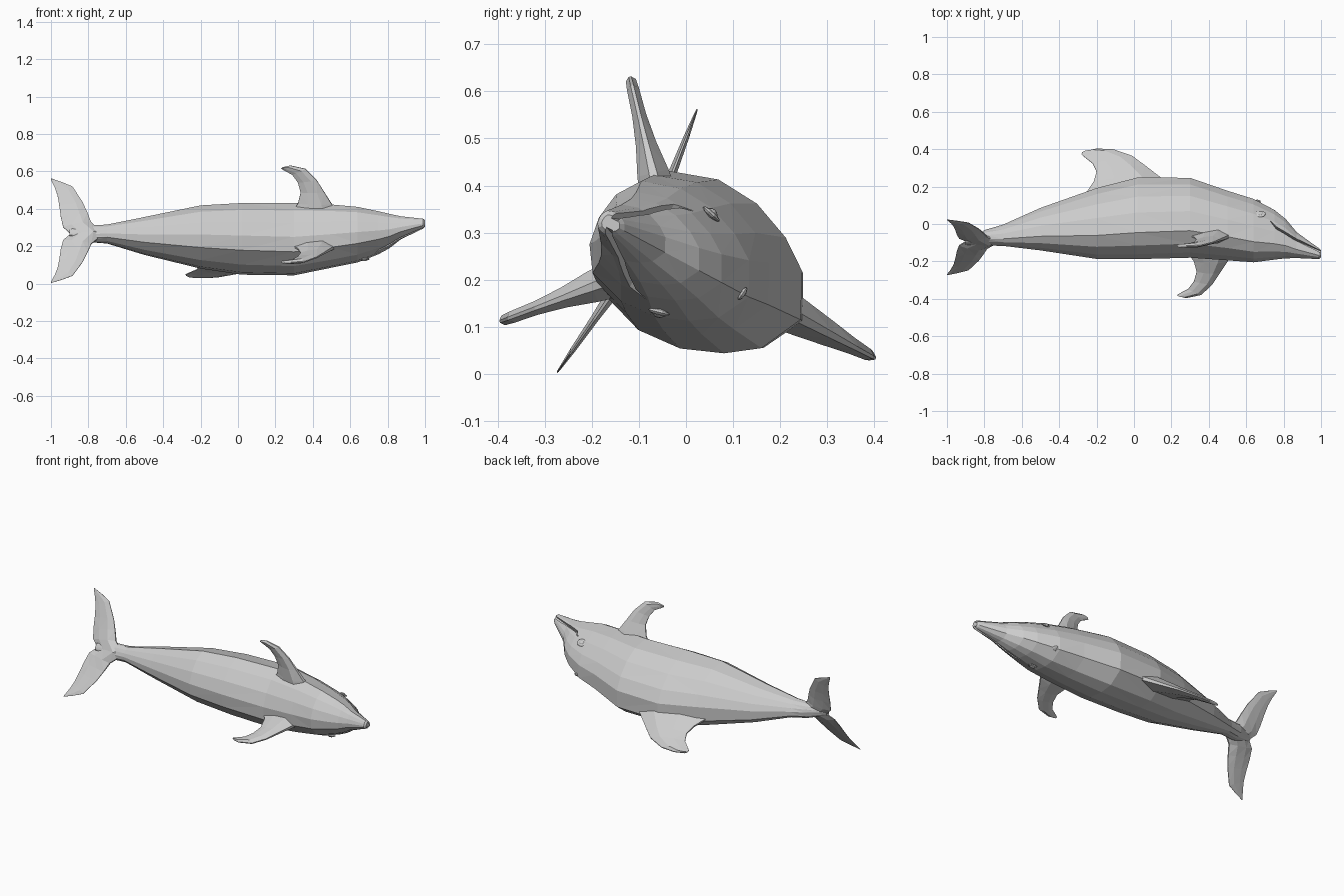
import bpy, bmesh, math
from mathutils import Vector, Matrix

if "Cube" in bpy.data.objects:
    bpy.data.objects.remove(bpy.data.objects["Cube"])

grey = bpy.data.materials.new("dolphin grey")
grey.use_nodes = True
GREY = (0.6, 0.6, 0.6, 1)
grey.diffuse_color = GREY
grey.node_tree.nodes["Principled BSDF"].inputs["Base Color"].default_value = GREY

# The animal is rolled about its long axis: local (length, side, up) to world
ROLL = math.radians(28)
SIDE = Vector((0, math.sin(ROLL), math.cos(ROLL)))
UP = Vector((0, math.cos(ROLL), -math.sin(ROLL)))
MID = 0.207


def place(x, s, u):
    return Vector((x, 0, 0)) + SIDE * (s + MID) + UP * u


def finish(bm, name):
    bmesh.ops.recalc_face_normals(bm, faces=bm.faces)
    mesh = bpy.data.meshes.new(name)
    bm.to_mesh(mesh)
    bm.free()
    mesh.materials.append(grey)
    obj = bpy.data.objects.new(name, mesh)
    bpy.context.collection.objects.link(obj)
    return obj


def loft(name, rings):
    """Skin a list of equal rings of local points and cap both ends."""
    bm = bmesh.new()
    rows = [[bm.verts.new(place(*p)) for p in ring] for ring in rings]
    n = len(rows[0])
    for a, b in zip(rows, rows[1:]):
        for i in range(n):
            j = (i + 1) % n
            bm.faces.new((a[i], a[j], b[j], b[i]))
    bm.faces.new(rows[0])
    bm.faces.new(rows[-1])
    bmesh.ops.triangulate(bm, faces=[f for f in bm.faces if len(f.verts) == 4])
    return finish(bm, name)


def fin(name, stations, axis_point, normal):
    """Stations: leading (x, t), trailing (x, t), half thickness."""
    rings = []
    for lead, trail, th in stations:
        ring = []
        for f, k in ((0, .25), (.3, 1), (.7, .7), (1, .12),
                     (1, -.12), (.7, -.7), (.3, -1), (0, -.25)):
            x = lead[0] + (trail[0] - lead[0]) * f
            t = lead[1] + (trail[1] - lead[1]) * f
            s, u = axis_point(t)
            ring.append((x, s + normal[0] * th * k, u + normal[1] * th * k))
        rings.append(ring)
    return loft(name, rings)


# Body: section with a narrow back and a broad flat belly, scaled along the length
half = [(0, 1.06), (.53, .86), (.8, .57), (1, .18),
        (1.04, -.25), (.85, -.7), (.46, -.89), (0, -.94)]
section = half + [(-s, u) for s, u in half[-2:0:-1]]
# x, sideways drift, centre height, half height, half width
body_stations = [
    (-.9, -.012, -.212, .012, .02), (-.79, -.008, -.188, .042, .045),
    (-.7, -.004, -.176, .06, .045), (-.5, 0, -.141, .12, .09),
    (-.2, .006, -.11, .2, .15), (.02, .009, -.08, .232, .168),
    (.3, .009, -.077, .224, .174), (.5, .005, -.122, .195, .152),
    (.64, 0, -.15, .18, .13), (.75, 0, -.175, .142, .1),
    (.81, 0, -.198, .113, .08), (.87, 0, -.238, .073, .055),
    (.95, 0, -.273, .044, .034), (.99, 0, -.29, .03, .024),
    (1, 0, -.291, .02, .016)]
body = loft("body", [[(x, d + s * w, c + u * h) for s, u in section]
                     for x, d, c, h, w in body_stations])

# Mouth: a thin curved slit cut on each side of the beak
mouth_line = [(.73, -.15, .002), (.76, -.185, .007), (.85, -.228, .007),
              (1.03, -.3, .007)]
for sgn, side in ((1, "right"), (-1, "left")):
    slit = loft(side + "_mouth_cutter", [
        [(x, sgn * inner, u + t), (x, sgn * .2, u + t),
         (x, sgn * .2, u - t), (x, sgn * inner, u - t)]
        for (x, u, t), inner in zip(mouth_line, (.08, .07, .035, .006))])
    slit.hide_render = True
    slit.hide_viewport = True
    cut = body.modifiers.new(side + " mouth", 'BOOLEAN')
    cut.operation = 'DIFFERENCE'
    cut.solver = 'EXACT'
    cut.object = slit

# Dorsal fin: swept back with a hooked tip
fin("dorsal_fin", [
    ((.24, .07), (-.28, .03), .055),
    ((.15, .155), (-.215, .14), .04),
    ((.06, .235), (-.2, .2), .028),
    ((-.01, .295), (-.22, .25), .018),
    ((-.11, .335), (-.265, .29), .013),
    ((-.2, .34), (-.28, .305), .01),
    ((-.25, .328), (-.278, .318), .008)],
    lambda t: (.011, t), (1, 0))

# Paired pectoral fins and tail flukes
PEC = [
    ((.56, -.45), (.26, -.45), .045),
    ((.5, -.02), (.32, -.02), .034),
    ((.46, .3), (.335, .28), .022),
    ((.42, .62), (.32, .55), .015),
    ((.36, .92), (.29, .76), .013),
    ((.28, 1.01), (.245, .88), .011),
    ((.245, .97), (.23, .93), .009)]
FLUKE = [
    ((-.72, 0), (-.895, 0), .03),
    ((-.785, .065), (-.935, .04), .02),
    ((-.805, .12), (-.948, .1), .013),
    ((-.83, .18), (-.955, .16), .009),
    ((-.885, .27), (-.965, .22), .006),
    ((-.94, .295), (-.98, .265), .004),
    ((-1, .317), (-.998, .305), .002)]
for sgn, side in ((1, "right"), (-1, "left")):
    fin(side + "_pectoral_fin", PEC,
        lambda t: (sgn * (.14 + .153 * t), -.265 - .135 * t), (sgn * .66, .75))
    fin(side + "_fluke", FLUKE,
        lambda t: (sgn * t - .016, -.205 - .12 * t), (0, 1))


def bead(name, centre, radii, normal):
    """Small faceted oval lying on the skin, flattened along its normal."""
    out = (SIDE * normal[0] + UP * normal[1]).normalized()
    along = Vector((1, 0, 0))
    across = out.cross(along)
    frame = Matrix((along * radii[0], across * radii[1], out * radii[2])).transposed()
    bm = bmesh.new()
    bmesh.ops.create_uvsphere(bm, u_segments=10, v_segments=6, radius=1)
    bmesh.ops.transform(bm, matrix=Matrix.Translation(place(*centre)) @ frame.to_4x4(),
                        verts=bm.verts)
    return finish(bm, name)


# Eyes with lids, and the blowhole
for sgn, side in ((1, "right"), (-1, "left")):
    bead(side + "_eyelid", (.675, sgn * .118, -.112), (.03, .023, .007), (sgn, .25))
    bead(side + "_eye", (.675, sgn * .119, -.112), (.019, .014, .011), (sgn, .25))
bead("blowhole", (.66, 0, .026), (.018, .016, .006), (-.1, 1))
